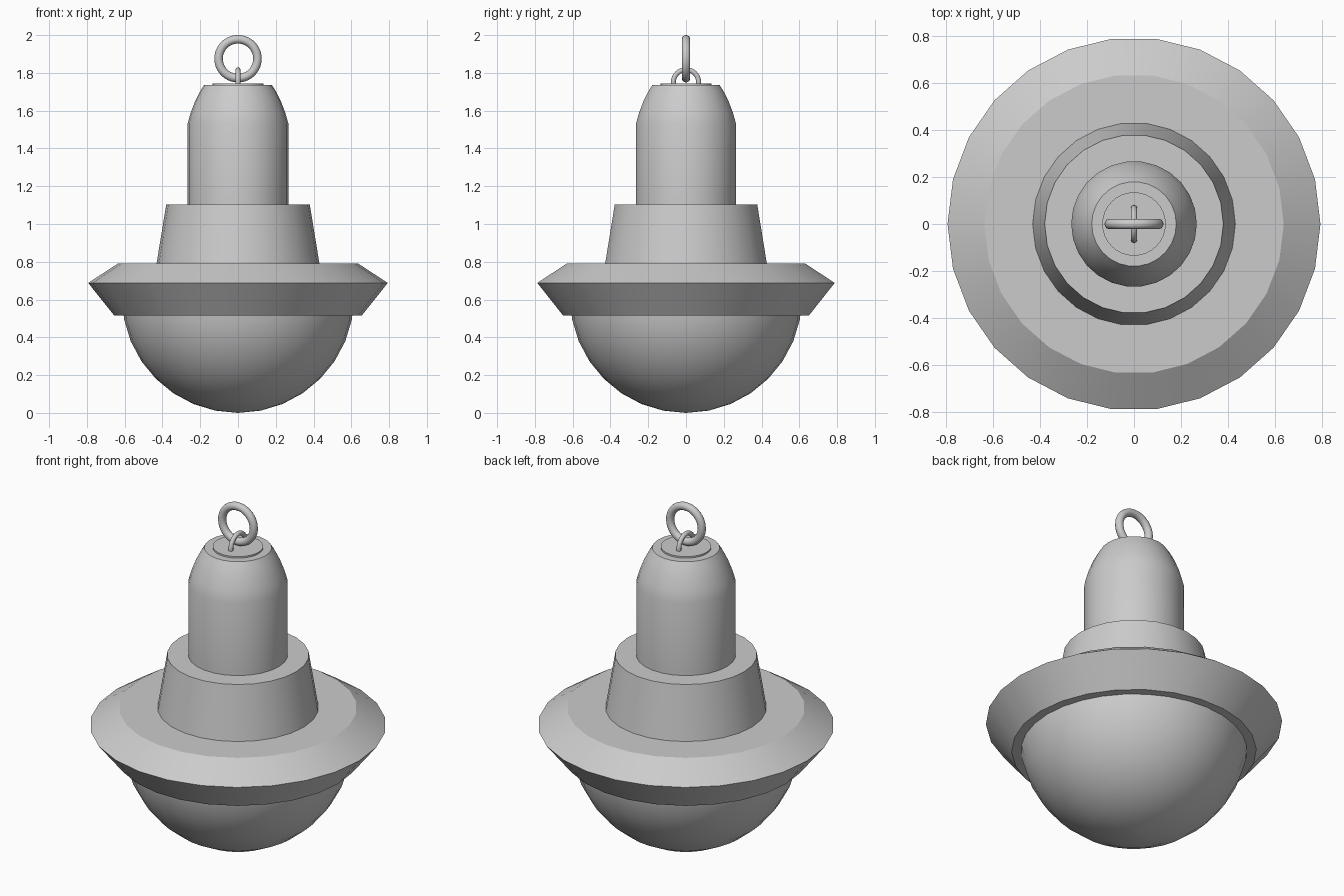
import bpy, math

cube = bpy.data.objects.get("Cube")
if cube:
    bpy.data.objects.remove(cube, do_unlink=True)

grey = bpy.data.materials.new("plain_grey")
grey.use_nodes = True
COLOUR = (0.6, 0.6, 0.6, 1)
grey.diffuse_color = COLOUR
grey.node_tree.nodes["Principled BSDF"].inputs["Base Color"].default_value = COLOUR


def finish(obj, name):
    obj.name = obj.data.name = name
    obj.data.materials.clear()
    obj.data.materials.append(grey)
    bpy.ops.object.select_all(action="DESELECT")
    obj.select_set(True)
    bpy.context.view_layer.objects.active = obj
    bpy.ops.object.shade_smooth_by_angle(angle=math.radians(30))


def lathe(name, profile, sides=26):
    """Turn (radius, height) points, listed bottom to top, into a capped solid."""
    verts, faces = [], []
    for r, z in profile:
        for i in range(sides):
            a = math.tau * i / sides
            verts.append((r * math.cos(a), r * math.sin(a), z))
    for j in range(len(profile) - 1):
        for i in range(sides):
            k = (i + 1) % sides
            faces.append((j * sides + i, j * sides + k,
                          (j + 1) * sides + k, (j + 1) * sides + i))
    faces.append(tuple(reversed(range(sides))))
    faces.append(tuple(range(len(verts) - sides, len(verts))))
    mesh = bpy.data.meshes.new(name)
    mesh.from_pydata(verts, [], faces)
    obj = bpy.data.objects.new(name, mesh)
    bpy.context.collection.objects.link(obj)
    finish(obj, name)


def ring(name, z, major, minor, rotation):
    bpy.ops.mesh.primitive_torus_add(
        major_radius=major, minor_radius=minor, major_segments=40,
        minor_segments=14, location=(0, 0, z), rotation=rotation)
    finish(bpy.context.object, name)


# Glass dome: lower half of a sphere, its top hidden in the rim
R = 0.615
steps = [math.radians(90 * i / 8) for i in range(9)]
dome = [(max(R * math.sin(a), 0.001), R - R * math.cos(a)) for a in steps]
lathe("glass_dome", dome, 32)

# Flared rim, tapered collar and round-shouldered cap
lathe("shade_rim", [(0.655, 0.515), (0.793, 0.688), (0.637, 0.79)])
lathe("collar", [(0.432, 0.785), (0.38, 1.103)])
lathe("lamp_cap", [(0.267, 1.1), (0.267, 1.53), (0.25, 1.59),
                   (0.225, 1.655), (0.202, 1.7), (0.18, 1.735)])

# Top plate with a hanging loop and ring
lathe("top_plate", [(0.135, 1.73), (0.135, 1.744)], 32)
ring("fixed_loop", 1.75, 0.067, 0.013, (0, math.pi / 2, 0))
ring("hanging_ring", 1.875, 0.103, 0.0225, (math.pi / 2, 0, 0))
